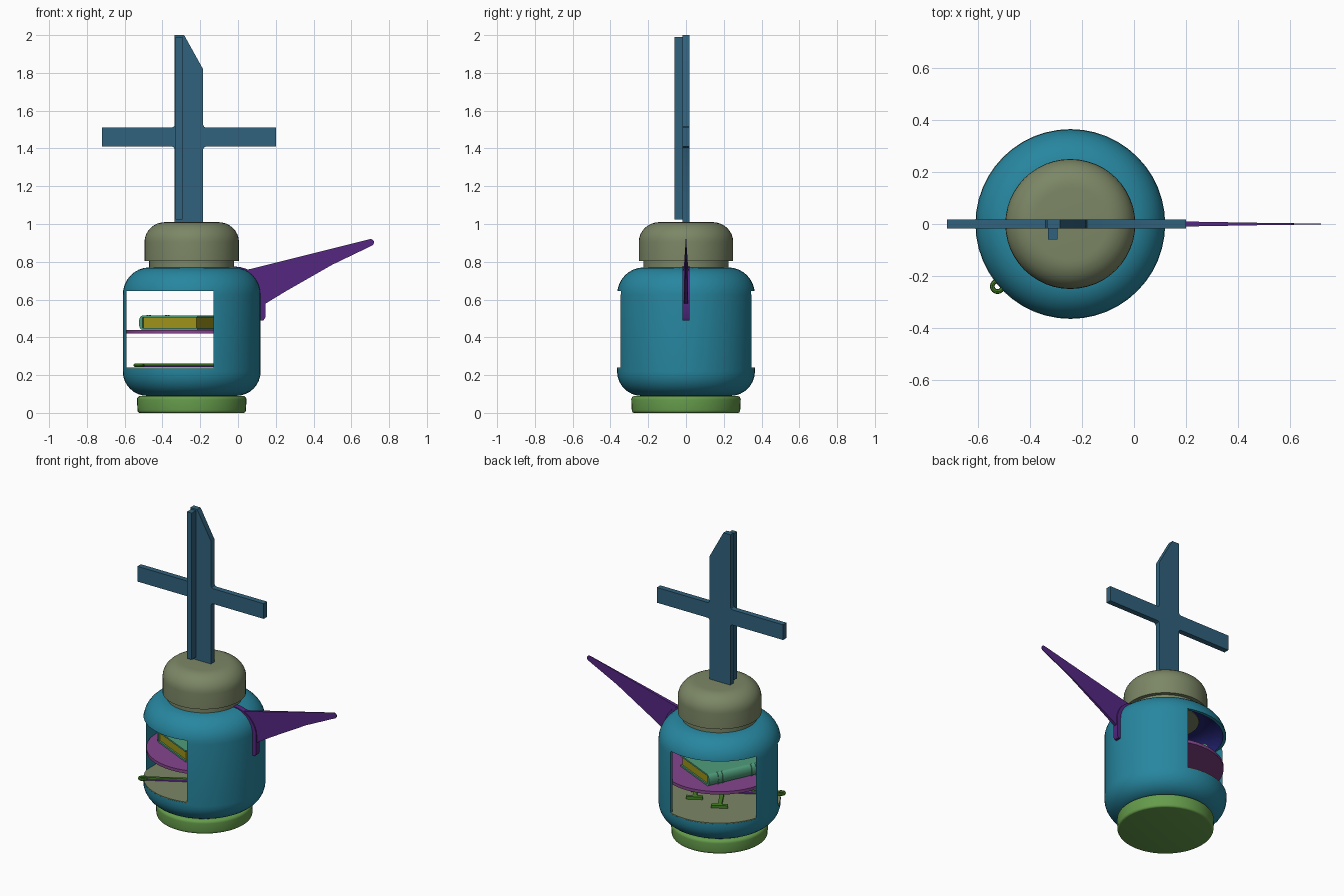
import bpy, bmesh
from math import sin, cos, pi, radians
from mathutils import Matrix, Vector

if "Cube" in bpy.data.objects:
    bpy.data.objects.remove(bpy.data.objects["Cube"])

CX = -0.245  # axis of the round body
COL = {"teal": (0.02, 0.24, 0.35), "navy": (0.02, 0.02, 0.2), "olive": (0.2, 0.24, 0.13),
       "green": (0.13, 0.33, 0.07), "blue": (0.03, 0.12, 0.2), "purple": (0.09, 0.02, 0.22),
       "pink": (0.24, 0.06, 0.27), "jade": (0.08, 0.34, 0.2), "yellow": (0.35, 0.3, 0.01),
       "leaf": (0.06, 0.22, 0.02)}
MATS = {}
for key, c in COL.items():
    MATS[key] = bpy.data.materials.new(key)
    MATS[key].diffuse_color = (*c, 1)


def finish(name, bm, *mats):
    me = bpy.data.meshes.new(name)
    bm.to_mesh(me)
    bm.free()
    ob = bpy.data.objects.new(name, me)
    bpy.context.collection.objects.link(ob)
    for m in mats:
        me.materials.append(MATS[m])
    smooth(ob)
    return ob


def smooth(ob):
    bpy.ops.object.select_all(action='DESELECT')
    ob.select_set(True)
    bpy.context.view_layer.objects.active = ob
    bpy.ops.object.shade_smooth_by_angle(angle=radians(35))


def lathe(name, prof, *mats, n=48, inner_from=999):
    """Revolve (r, z) points about the body axis; segments from inner_from use material 2."""
    bm = bmesh.new()
    rings = [[bm.verts.new((CX + r * cos(2 * pi * j / n), r * sin(2 * pi * j / n), z))
              for j in range(n)] for r, z in prof]
    for i in range(len(prof) - 1):
        if prof[i][0] == 0 and prof[i + 1][0] == 0:
            continue
        for j in range(n):
            k = (j + 1) % n
            f = bm.faces.new((rings[i][j], rings[i][k], rings[i + 1][k], rings[i + 1][j]))
            f.material_index = 1 if i >= inner_from else 0
    bmesh.ops.remove_doubles(bm, verts=bm.verts, dist=1e-5)
    return finish(name, bm, *mats)


def prism(name, pts, y0, y1, mat, mtx=Matrix(), taper=None):
    """Extrude an (x, z) outline along y; taper(x) scales the thickness."""
    bm = bmesh.new()
    t = taper or (lambda x: 1)
    a = [bm.verts.new(mtx @ Vector((x, y0 * t(x), z))) for x, z in pts]
    b = [bm.verts.new(mtx @ Vector((x, y1 * t(x), z))) for x, z in pts]
    bm.faces.new(a)
    bm.faces.new(b[::-1])
    for i in range(len(pts)):
        k = (i + 1) % len(pts)
        bm.faces.new((a[i], b[i], b[k], a[k]))
    bmesh.ops.recalc_face_normals(bm, faces=bm.faces)
    return finish(name, bm, mat)


def box(name, x0, x1, y0, y1, z0, z1, mat, mtx=Matrix()):
    return prism(name, [(x0, z0), (x1, z0), (x1, z1), (x0, z1)], y0, y1, mat, mtx)


def arc(cx, cz, rx, rz, a0, a1, n=8):
    return [(cx + rx * cos(radians(a0 + (a1 - a0) * i / n)),
             cz + rz * sin(radians(a0 + (a1 - a0) * i / n))) for i in range(n + 1)]


# foot ring
lathe("base", [(0, 0)] + arc(0.275, 0.015, 0.012, 0.015, -90, 0, 4)
      + arc(0.27, 0.07, 0.02, 0.02, 0, 90, 4) + [(0, 0.09)], "green")

# hollow body with a dark lining and a window cut front to back
outer = [(0, 0.09)] + arc(0.235, 0.22, 0.13, 0.13, -90, 0) + arc(0.225, 0.625, 0.14, 0.145, 0, 90) + [(0, 0.77)]
inner = [(0, 0.75)] + arc(0.225, 0.625, 0.12, 0.125, 90, 0) + arc(0.235, 0.22, 0.11, 0.11, 0, -90) + [(0, 0.11)]
body = lathe("body", outer + inner, "teal", "navy", inner_from=len(outer))
cutter = box("window_cutter", -0.59, -0.13, -0.6, 0.6, 0.235, 0.645, "teal")
cutter.hide_render = True
mod = body.modifiers.new("window", 'BOOLEAN')
mod.operation = 'DIFFERENCE'
mod.object = cutter
mod.solver = 'EXACT'
bpy.context.view_layer.objects.active = body
bpy.ops.object.modifier_apply(modifier="window")
bpy.data.objects.remove(cutter)
smooth(body)

# neck and rounded cap
lathe("cap", [(0, 0.745), (0.2, 0.745), (0.2, 0.765), (0.225, 0.765), (0.225, 0.805), (0.25, 0.805)]
      + arc(0.14, 0.905, 0.11, 0.105, 0, 90) + [(0, 1.01)], "olive")

# inside floor and shelf
lathe("floor", [(0, 0.222), (0.364, 0.222), (0.364, 0.24), (0, 0.24)], "olive")
lathe("shelf", [(0, 0.42), (0.347, 0.42), (0.347, 0.44), (0, 0.44)], "pink")

# book lying on the shelf, turned
B = Matrix.Translation((-0.285, 0.015, 0)) @ Matrix.Rotation(radians(-25), 4, 'Z')
box("book_pages", -0.15, 0.16, -0.19, 0.19, 0.45, 0.505, "yellow", B)
box("book_cover_bottom", -0.15, 0.17, -0.2, 0.2, 0.44, 0.45, "jade", B)
box("book_cover_top", -0.15, 0.17, -0.2, 0.2, 0.505, 0.515, "jade", B)
prism("book_spine", arc(-0.15, 0.4775, 0.022, 0.0375, 90, 270, 10), -0.2, 0.2, "jade", B)
for i, y in enumerate((-0.13, -0.1, 0.1, 0.13)):
    prism(f"book_spine_rib_{i}", arc(-0.15, 0.4775, 0.027, 0.041, 90, 270, 10), y - 0.006, y + 0.006, "jade", B)

# key lying on the floor, its ring sticking out of the window
K = Matrix.Translation((-0.525, -0.24, 0)) @ Matrix.Rotation(radians(30), 4, 'Z')
box("key_shaft", 0.022, 0.54, -0.008, 0.008, 0.242, 0.254, "purple", K)
box("key_shaft_top", 0.022, 0.54, -0.008, 0.008, 0.254, 0.262, "leaf", K)
for i, (x, ln) in enumerate(((0.35, 0.2), (0.51, 0.09))):
    box(f"key_tooth_{i}", x - 0.012, x + 0.012, 0.008, ln, 0.242, 0.26, "leaf", K)
    box(f"key_tooth_tip_{i}", x - 0.05, x + 0.05, ln, ln + 0.025, 0.242, 0.26, "leaf", K)
bpy.ops.mesh.primitive_torus_add(location=(-0.525, -0.24, 0.252), major_radius=0.02, minor_radius=0.009,
                                 major_segments=24, minor_segments=8)
ring = bpy.context.object
ring.name = "key_ring"
ring.data.materials.append(MATS["leaf"])
smooth(ring)

# tall cross blade with filleted crossing and slanted tip
f = 0.015
L, R, D, U = -0.335, -0.185, 1.41, 1.51
cross = [(L, 1.0), (R, 1.0), (R, D - f), (R + f / 3, D - f / 3), (R + f, D), (0.2, D), (0.2, U),
         (R + f, U), (R + f / 3, U + f / 3), (R, U + f), (R, 1.82), (-0.285, 2.0), (L, 2.0),
         (L, U + f), (L - f / 3, U + f / 3), (L - f, U), (-0.72, U), (-0.72, D),
         (L - f, D), (L - f / 3, D - f / 3), (L, D - f)]
prism("cross_blade", cross, -0.018, 0.018, "blue")
box("cross_ridge", -0.33, -0.295, -0.06, -0.018, 1.025, 1.99, "blue")

# side spike and the mounting strip that hugs the body
strip = (arc(-0.02, 0.62, 0.165, 0.155, 0, 90) + arc(-0.02, 0.62, 0.13, 0.135, 90, 0)
         + [(0.11, 0.49), (0.135, 0.49), (0.145, 0.505)])
prism("spike_mount", strip, -0.018, 0.018, "purple")
spike = [(0.03, 0.755), (0.08, 0.765), (0.25, 0.808), (0.5, 0.87)] + arc(0.702, 0.902, 0.018, 0.018, 105, -62, 6) \
    + [(0.5, 0.785), (0.25, 0.642), (0.14, 0.575), (0.1, 0.58)]
prism("spike", spike, -0.013, 0.013, "purple", taper=lambda x: max(0.12, 1 - x / 0.75))

for m in bpy.data.materials:
    if m.users and not m.is_grease_pencil:
        m.use_nodes = True
        m.node_tree.nodes["Principled BSDF"].inputs["Base Color"].default_value = m.diffuse_color
